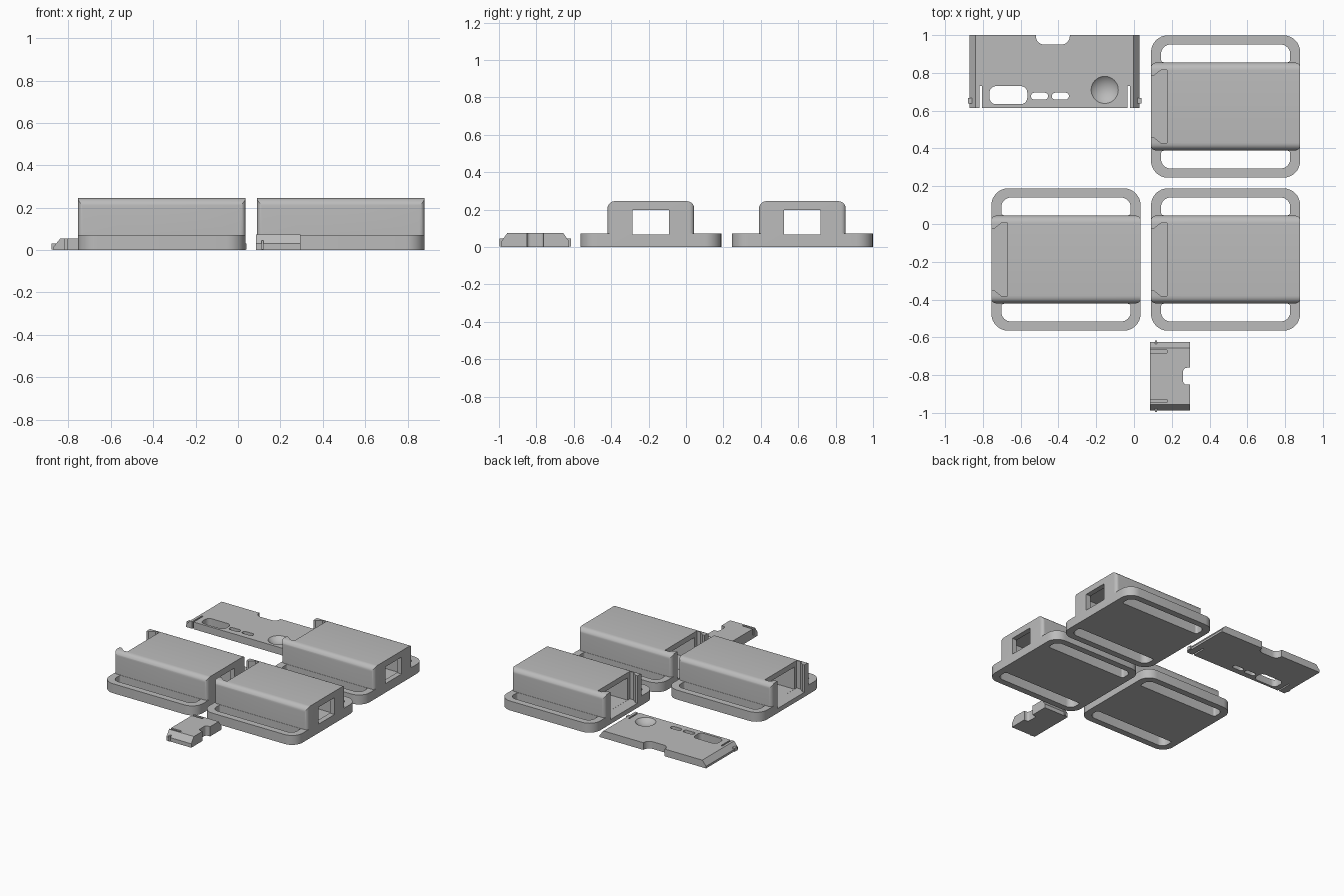
import bpy, bmesh, math

if "Cube" in bpy.data.objects:
    bpy.data.objects.remove(bpy.data.objects["Cube"])

grey = bpy.data.materials.new("plain grey")
grey.diffuse_color = (0.5, 0.5, 0.5, 1)
grey.use_nodes = True
grey.node_tree.nodes["Principled BSDF"].inputs["Base Color"].default_value = grey.diffuse_color


def rounded(x0, x1, y0, y1, radii, seg=8):
    """Rounded rectangle outline; radii order: right-top, left-top, left-bottom, right-bottom."""
    if not isinstance(radii, (list, tuple)):
        radii = [radii] * 4
    pts = []
    for i, r in enumerate(radii):
        cx = x1 - r if i in (0, 3) else x0 + r
        cy = y1 - r if i < 2 else y0 + r
        if r == 0:
            pts.append((cx, cy))
            continue
        for k in range(seg + 1):
            a = math.pi / 2 * (i + k / seg)
            pts.append((cx + r * math.cos(a), cy + r * math.sin(a)))
    return pts


def prism(name, pts, lo, hi, axis="Z"):
    """Extrude a 2D outline between lo and hi along an axis."""
    place = {"Z": lambda a, b, h: (a, b, h),
             "X": lambda a, b, h: (h, a, b),
             "Y": lambda a, b, h: (a, h, b)}[axis]
    bm = bmesh.new()
    low = [bm.verts.new(place(a, b, lo)) for a, b in pts]
    top = [bm.verts.new(place(a, b, hi)) for a, b in pts]
    bm.faces.new(low)
    bm.faces.new(top)
    n = len(pts)
    for i in range(n):
        j = (i + 1) % n
        bm.faces.new((low[i], low[j], top[j], top[i]))
    bmesh.ops.recalc_face_normals(bm, faces=bm.faces)
    me = bpy.data.meshes.new(name)
    bm.to_mesh(me)
    bm.free()
    me.materials.append(grey)
    ob = bpy.data.objects.new(name, me)
    bpy.context.collection.objects.link(ob)
    return ob


def box(name, x0, x1, y0, y1, z0, z1):
    return prism(name, rounded(x0, x1, y0, y1, 0), z0, z1)


def combine(ob, tool, op="DIFFERENCE"):
    mod = ob.modifiers.new("shape", "BOOLEAN")
    mod.operation, mod.solver, mod.object = op, "EXACT", tool
    bpy.context.view_layer.objects.active = ob
    bpy.ops.object.modifier_apply(modifier=mod.name)
    bpy.data.objects.remove(tool)


def smooth(ob):
    bpy.ops.object.select_all(action="DESELECT")
    ob.select_set(True)
    bpy.context.view_layer.objects.active = ob
    bpy.ops.object.shade_smooth_by_angle(angle=math.radians(30))


# Strap case: housing with rounded top edges and vertical corners
case = prism("strap_case", rounded(-0.5, 0.5, -0.232, 0.232, 0), 0.01, 0.245)
bpy.data.objects.remove(case)
case = prism("strap_case", rounded(-0.232, 0.232, 0.01, 0.245, [0.04, 0.04, 0, 0]),
             -0.5, 0.5, "X")
combine(case, prism("plan", rounded(-0.395, 0.395, -0.232, 0.232, 0.025), -0.1, 0.4),
        "INTERSECT")

# Base plate with two strap slots
combine(case, prism("base", rounded(-0.395, 0.395, -0.377, 0.377, 0.09), 0, 0.072), "UNION")
for y0, y1, r in ((0.234, 0.328, [0.05, 0.05, 0.015, 0.015]),
                  (-0.328, -0.234, [0.015, 0.015, 0.05, 0.05])):
    combine(case, prism("slot", rounded(-0.342, 0.342, y0, y1, r), -0.1, 0.2))

# Dovetail recess for the sliding end cover, inner cavity and end window
side = [(-0.45, 0.163), (-0.38, 0.163), (-0.342, 0.193), (-0.31, 0.193)]
combine(case, prism("recess", side + [(x, -y) for x, y in reversed(side)], 0.035, 0.4))
combine(case, box("cavity", -0.33, 0.355, -0.165, 0.165, 0.0355, 0.205))
combine(case, box("window", 0.3, 0.5, -0.098, 0.098, 0.068, 0.197))
smooth(case)

# Three copies of the case
case.location = (-0.36, -0.188, 0)
for i, (x, y) in enumerate(((0.485, -0.188), (0.485, 0.622))):
    dup = case.copy()
    dup.name = f"strap_case_{i + 2}"
    dup.location = (x, y, 0)
    bpy.context.collection.objects.link(dup)

# Large lid with beveled side rails
cx = -0.42
rail = [(0.45, 0), (0.45, 0.016), (0.418, 0.055)]
lid = prism("large_lid", [(cx + a, z) for a, z in rail] +
            [(cx - a, z) for a, z in reversed(rail)], 0.615, 1.0, "Y")

# Finger notch, port openings and spring slits
openings = [(-0.52, -0.34, 0.95, 1.1, [0, 0, 0.045, 0.045]),
            (-0.765, -0.565, 0.634, 0.73, 0.035),
            (-0.545, -0.455, 0.659, 0.695, 0.017),
            (-0.435, -0.345, 0.659, 0.695, 0.017)]
openings += [(cx + s * 0.392 - 0.006, cx + s * 0.392 + 0.006, 0.55, 0.73, 0) for s in (-1, 1)]
for x0, x1, y0, y1, r in openings:
    combine(lid, prism("opening", rounded(x0, x1, y0, y1, r), -0.1, 0.2))

# Round button dimple
bpy.ops.mesh.primitive_uv_sphere_add(segments=48, ring_count=32, radius=0.101,
                                     location=(-0.155, 0.71, 0.126))
combine(lid, bpy.context.object)
# Snap nubs on the rails
for s in (-1, 1):
    x0, x1 = sorted((cx + s * 0.43, cx + s * 0.46))
    combine(lid, box("nub", x0, x1, 0.637, 0.668, 0.003, 0.03), "UNION")
smooth(lid)

# Small end cover with dovetail sides
cy = -0.806
rail = [(0.181, 0), (0.181, 0.03), (0.15, 0.074)]
cover = prism("end_cover", [(cy + a, z) for a, z in rail] +
              [(cy - a, z) for a, z in reversed(rail)], 0.086, 0.296, "X")
combine(cover, prism("notch", rounded(0.26, 0.4, cy - 0.045, cy + 0.045,
                                      [0, 0.02, 0.02, 0]), -0.1, 0.2))
# Spring grooves and snap nubs
for s in (-1, 1):
    combine(cover, box("groove", 0.05, 0.175, cy + s * 0.132 - 0.008,
                       cy + s * 0.132 + 0.008, 0.02, 0.2))
    y0, y1 = sorted((cy + s * 0.155, cy + s * 0.19))
    combine(cover, box("nub", 0.11, 0.121, y0, y1, 0.003, 0.045), "UNION")
smooth(cover)
